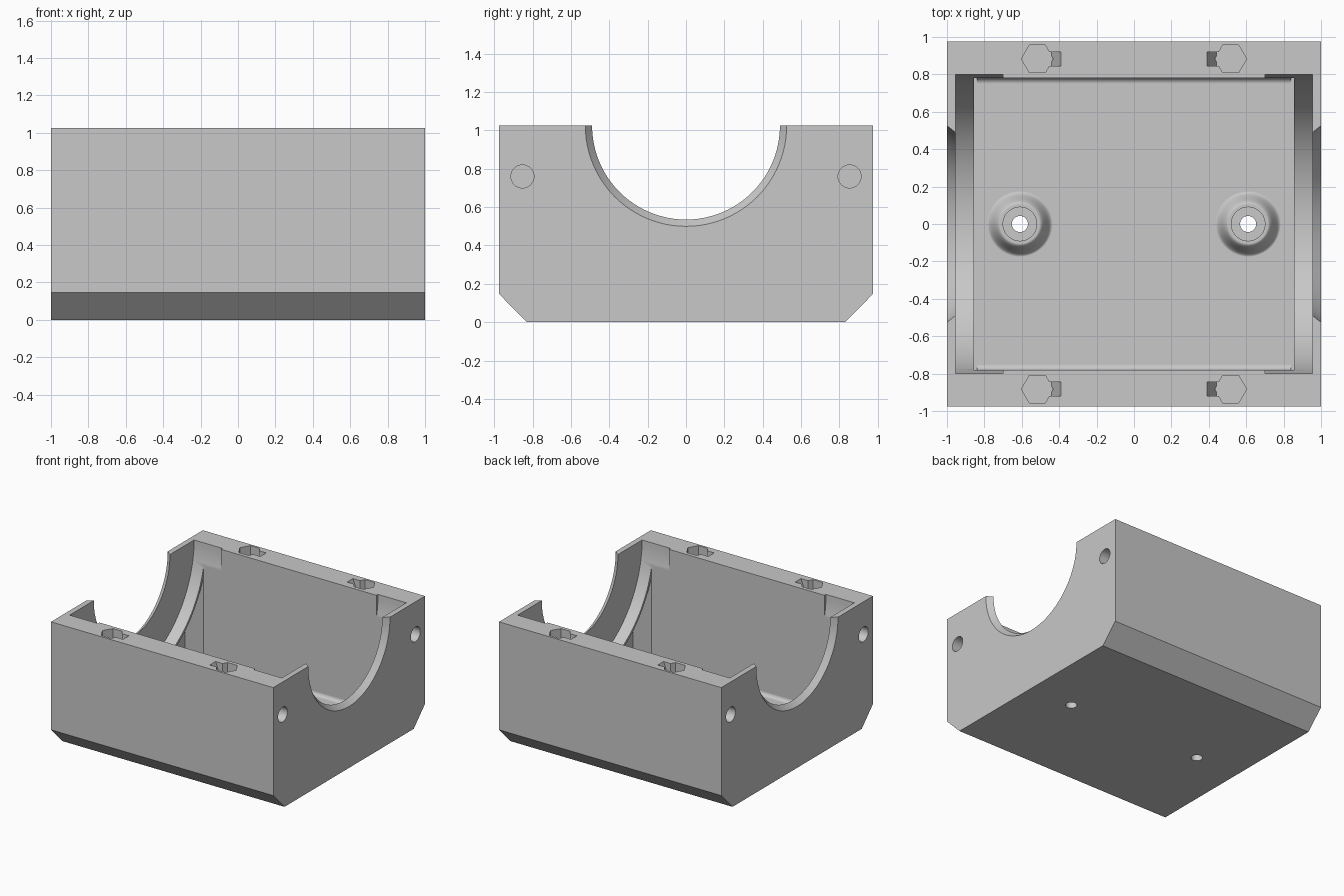
import bpy, bmesh
from math import cos, sin, pi

old = bpy.data.objects.get("Cube")
if old:
    bpy.data.objects.remove(old, do_unlink=True)

grey = bpy.data.materials.new("Plain grey")
grey.use_nodes = True
grey.diffuse_color = (0.58, 0.58, 0.58, 1)
grey.node_tree.nodes["Principled BSDF"].inputs["Base Color"].default_value = grey.diffuse_color

TOP = 1.025      # split plane and axis of the round openings
FLOOR = 0.07     # inside floor
WALL = 0.78      # inner face of the long walls


def ring(cx, cy, r, n=96):
    return [(cx + r * cos(2 * pi * i / n), cy + r * sin(2 * pi * i / n)) for i in range(n)]


def loft(name, axis, a, lo, b, hi):
    """Solid between two equal-count outlines placed along an axis."""
    place = {"x": lambda p, t: (t, p[0], p[1]),
             "y": lambda p, t: (p[0], t, p[1]),
             "z": lambda p, t: (p[0], p[1], t)}[axis]
    bm = bmesh.new()
    va = [bm.verts.new(place(p, lo)) for p in a]
    vb = [bm.verts.new(place(p, hi)) for p in b]
    n = len(a)
    bm.faces.new(va)
    bm.faces.new(vb)
    for i in range(n):
        j = (i + 1) % n
        bm.faces.new((va[i], va[j], vb[j], vb[i]))
    return finish(name, bm)


def prism(name, axis, outline, lo, hi):
    return loft(name, axis, outline, lo, outline, hi)


def lathe(name, cx, profile, n=64):
    """Solid of revolution about a vertical axis at x = cx."""
    bm = bmesh.new()
    rings = [[bm.verts.new((x, y, z)) for x, y in ring(cx, 0, r, n)] for r, z in profile]
    bm.faces.new(rings[0])
    bm.faces.new(rings[-1])
    for a, b in zip(rings, rings[1:]):
        for i in range(n):
            j = (i + 1) % n
            bm.faces.new((a[i], a[j], b[j], b[i]))
    return finish(name, bm)


def finish(name, bm):
    bmesh.ops.recalc_face_normals(bm, faces=bm.faces)
    mesh = bpy.data.meshes.new(name)
    bm.to_mesh(mesh)
    bm.free()
    obj = bpy.data.objects.new(name, mesh)
    bpy.context.collection.objects.link(obj)
    return obj


def combine(body, tool, operation="DIFFERENCE"):
    mod = body.modifiers.new("combine", "BOOLEAN")
    mod.operation, mod.solver, mod.object = operation, "EXACT", tool
    bpy.context.view_layer.objects.active = body
    bpy.ops.object.modifier_apply(modifier=mod.name)
    bpy.data.objects.remove(tool, do_unlink=True)


# Outer block with chamfered lower edges
housing = prism("housing", "x", [(-0.83, 0), (0.83, 0), (0.975, 0.147), (0.975, TOP),
                                 (-0.975, TOP), (-0.975, 0.147)], -1, 1)

# Main cavity with a small fillet along the floor
f = 0.03
arc = [(WALL - f + f * sin(k * pi / 12), FLOOR + f - f * cos(k * pi / 12)) for k in range(7)]
cavity = arc + [(WALL, 1.2), (-WALL, 1.2)] + [(-y, z) for y, z in reversed(arc)]
combine(housing, prism("cavity", "x", cavity, -0.855, 0.855))

for s in (-1, 1):
    # Pocket under the round seat, with angled corners and a sloped roof
    plan = [(s * 0.84, -WALL), (s * 0.855, -WALL), (s * 0.955, -0.68),
            (s * 0.955, 0.68), (s * 0.855, WALL), (s * 0.84, WALL)]
    pocket = prism("pocket", "z", plan, FLOOR, TOP)
    combine(pocket, loft("pocket_roof", "x", ring(0, TOP, 0.785, 128), s * 0.82,
                         ring(0, TOP, 0.935, 128), s * 0.97))
    combine(housing, pocket)

    # Round seat inside each end and flared opening in the end wall
    combine(housing, prism("round_seat", "x", ring(0, TOP, 0.8, 128), s * 0.7, s * 0.955))
    combine(housing, loft("end_opening", "x", ring(0, TOP, 0.482), s * 0.945,
                          ring(0, TOP, 0.533), s * 1.01))

    # Floor boss with flowing sides, counterbore and through hole
    boss = [(0.175, FLOOR - 0.03)]
    boss += [(0.175 - 0.07 * k / 12, FLOOR + 0.045 * (1 - cos(k * pi / 12))) for k in range(13)]
    combine(housing, lathe("boss", s * 0.61, boss), "UNION")
    combine(housing, prism("counterbore", "z", ring(s * 0.61, 0, 0.09, 48), FLOOR + 0.03, 0.4))
    combine(housing, prism("screw_hole", "z", ring(s * 0.61, 0, 0.043, 48), -0.1, 0.4))

    for t in (-1, 1):
        # Blind hole in the end face
        combine(housing, prism("end_hole", "x", ring(t * 0.853, 0.76, 0.06, 48), s * 0.7, s * 1.1))
        # Hexagonal pocket with a sloped notch on its inner side
        combine(housing, prism("hex_pocket", "z", ring(s * 0.517, t * 0.883, 0.085, 6), 0.9, 1.2))
        ramp = [(s * 0.5, 1.05), (s * 0.38, 1.05), (s * 0.44, 0.9), (s * 0.5, 0.9)]
        combine(housing, prism("notch", "y", ramp, t * 0.845, t * 0.92))

housing.data.materials.clear()
housing.data.materials.append(grey)
for p in housing.data.polygons:
    p.material_index = 0

# Smooth the round surfaces, keep edges sharp and flat faces flat
bpy.ops.object.select_all(action="DESELECT")
housing.select_set(True)
bpy.context.view_layer.objects.active = housing
bpy.ops.object.shade_smooth_by_angle(angle=pi / 6)
weighted = housing.modifiers.new("flat_faces", "WEIGHTED_NORMAL")
weighted.keep_sharp = True
